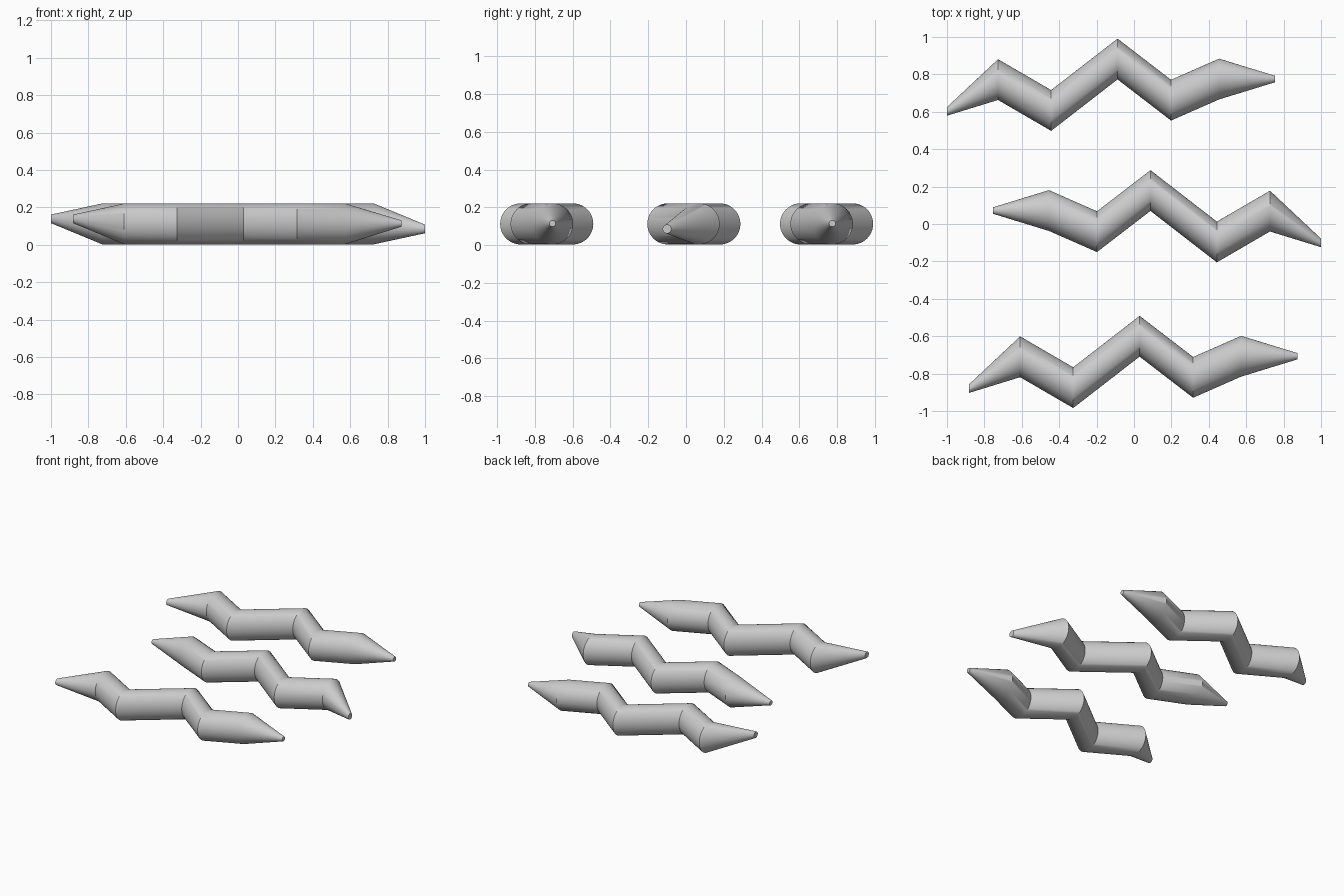
import bpy, bmesh, math

if "Cube" in bpy.data.objects:
    bpy.data.objects.remove(bpy.data.objects["Cube"])

SIDES = 48
ZC = 0.112  # height of the body axis

# stations along the body: x, y, z offset from axis, radius
PATH = [(-1.00, 0.602, 0.027, 0.023),
        (-0.727, 0.772, 0.0, 0.109),
        (-0.443, 0.607, 0.0, 0.109),
        (-0.088, 0.882, 0.0, 0.109),
        (0.198, 0.662, 0.0, 0.109),
        (0.455, 0.775, 0.0, 0.109),
        (0.755, 0.775, 0.002, 0.017)]


def wiggly_body(name, dx, dy, flip=1):
    """Zigzag tube with upright round sections; flip=-1 turns it over end for end."""
    bm = bmesh.new()
    rings = []
    for x, y, z, r in PATH:
        rings.append([bm.verts.new((flip * x + dx,
                                    y + dy + r * math.cos(2 * math.pi * i / SIDES),
                                    ZC + flip * z + r * math.sin(2 * math.pi * i / SIDES)))
                      for i in range(SIDES)])
    # skin between neighbouring sections
    for a, b in zip(rings, rings[1:]):
        for i in range(SIDES):
            j = (i + 1) % SIDES
            bm.faces.new((a[i], a[j], b[j], b[i]))
    # blunt tips
    bm.faces.new(rings[0])
    bm.faces.new(rings[-1])
    bmesh.ops.recalc_face_normals(bm, faces=bm.faces)
    mesh = bpy.data.meshes.new(name)
    bm.to_mesh(mesh)
    bm.free()
    ob = bpy.data.objects.new(name, mesh)
    bpy.context.collection.objects.link(ob)
    bpy.ops.object.select_all(action='DESELECT')
    ob.select_set(True)
    bpy.context.view_layer.objects.active = ob
    bpy.ops.object.shade_smooth_by_angle(angle=math.radians(40))
    return ob


# three bodies, the middle one turned over
wiggly_body("back_wiggly_body", 0.0, 0.0)
wiggly_body("middle_wiggly_body", 0.0, -0.703, -1)
wiggly_body("front_wiggly_body", 0.118, -1.482)
